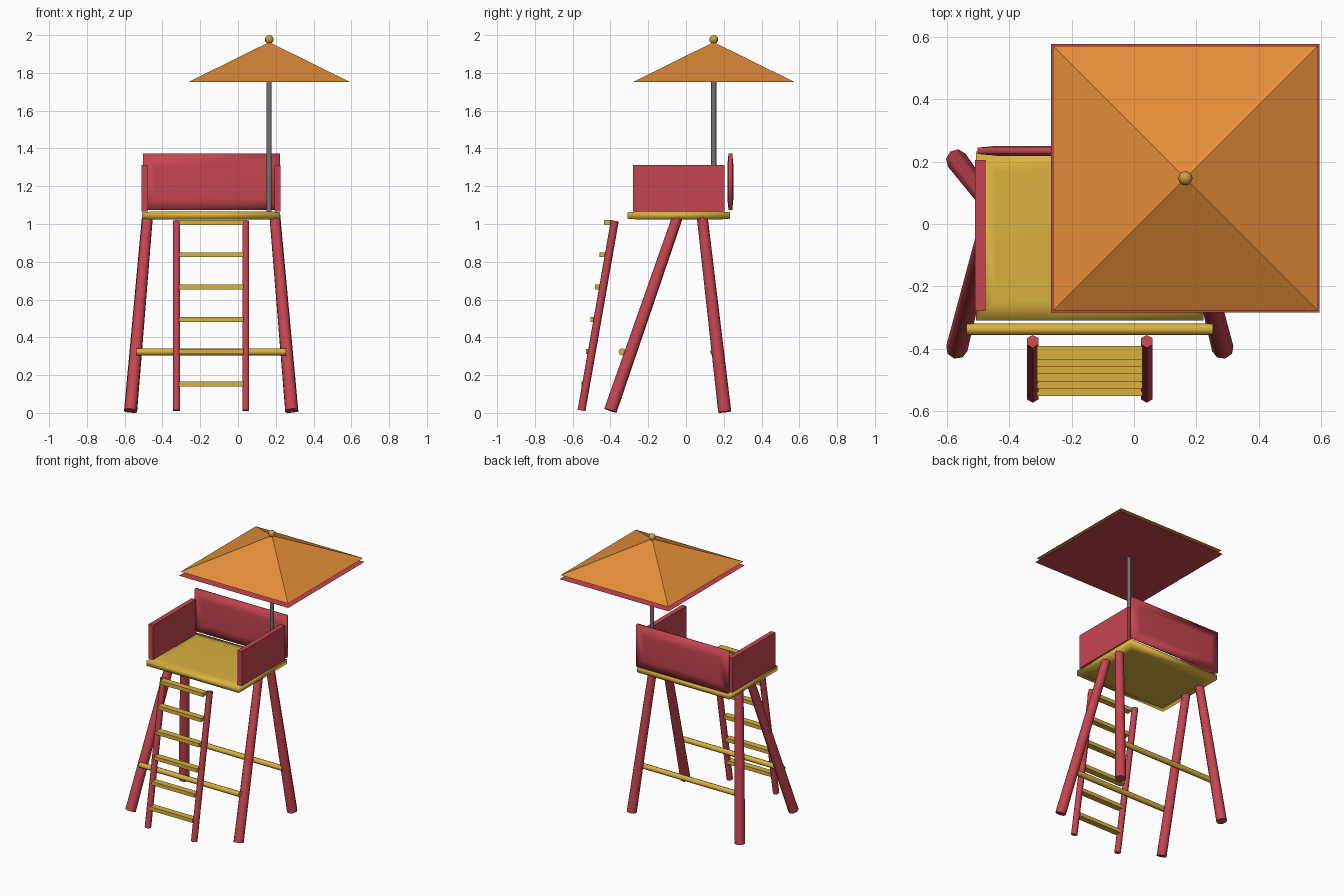
import bpy, bmesh
from mathutils import Vector
from math import radians, sqrt

if "Cube" in bpy.data.objects:
    bpy.data.objects.remove(bpy.data.objects["Cube"])


def material(name, rgb):
    m = bpy.data.materials.new(name)
    m.diffuse_color = (*rgb, 1)
    m.use_nodes = True
    m.node_tree.nodes["Principled BSDF"].inputs["Base Color"].default_value = m.diffuse_color
    return m


RED = material("red paint", (0.56, 0.06, 0.08))
YELLOW = material("yellow paint", (0.70, 0.44, 0.05))
ORANGE = material("orange cloth", (0.78, 0.27, 0.04))
METAL = material("grey metal", (0.16, 0.17, 0.20))
BRASS = material("brass", (0.62, 0.34, 0.05))


def finish(name, bm, mat, angle=None):
    bmesh.ops.recalc_face_normals(bm, faces=bm.faces)
    mesh = bpy.data.meshes.new(name)
    bm.to_mesh(mesh)
    bm.free()
    ob = bpy.data.objects.new(name, mesh)
    bpy.context.collection.objects.link(ob)
    mesh.materials.append(mat)
    if angle:
        bpy.ops.object.select_all(action='DESELECT')
        ob.select_set(True)
        bpy.context.view_layer.objects.active = ob
        bpy.ops.object.shade_smooth_by_angle(angle=radians(angle))
    return ob


def rod(name, a, b, r1, r2, mat, sides=8):
    a, b = Vector(a), Vector(b)
    bm = bmesh.new()
    bmesh.ops.create_cone(bm, cap_ends=True, segments=sides, radius1=r1, radius2=r2, depth=(b - a).length)
    rot = (b - a).to_track_quat('Z', 'Y').to_matrix()
    for v in bm.verts:
        v.co = rot @ v.co + (a + b) / 2
    return finish(name, bm, mat, 62)


def box(name, lo, hi, mat, pillow_axis=None, inset=0.08, bulge=0.006):
    # plain box, or a board whose two broad faces swell slightly
    lo, hi = Vector(lo), Vector(hi)
    bm = bmesh.new()
    bmesh.ops.create_cube(bm, size=1)
    for v in bm.verts:
        v.co = Vector([(lo[i] + hi[i]) / 2 + v.co[i] * (hi[i] - lo[i]) for i in range(3)])
    if pillow_axis is not None:
        bm.normal_update()
        broad = [f for f in bm.faces if abs(f.normal[pillow_axis]) > 0.9]
        bmesh.ops.inset_individual(bm, faces=broad, thickness=inset, depth=bulge)
        return finish(name, bm, mat, 100)
    return finish(name, bm, mat)


CX = -0.142          # centre line of the tower
PX, PY = 0.165, 0.147  # parasol position

for s, side in ((-1, "left"), (1, "right")):
    # splayed legs
    rod(f"front_leg_{side}", (CX + s * 0.427, -0.400, 0.012), (CX + s * 0.337, -0.042, 1.045), 0.035, 0.029, RED)
    rod(f"back_leg_{side}", (CX + s * 0.427, 0.205, 0.005), (CX + s * 0.337, 0.085, 1.045), 0.035, 0.029, RED)
    # ladder rails
    rod(f"ladder_rail_{side}", (CX + s * 0.183, -0.553, 0.013), (CX + s * 0.183, -0.377, 1.017), 0.021, 0.021, RED, 6)
    # arm panels
    x = CX + s * 0.351
    box(f"arm_panel_{side}", (x - 0.017, -0.28, 1.067), (x + 0.017, 0.205, 1.313), RED)

# ladder rungs
for i in range(6):
    t = i / 5
    y, z = -0.530 + 0.117 * t, 0.153 + 0.855 * t
    box(f"ladder_rung_{i + 1}", (CX - 0.17, y - 0.022, z - 0.013), (CX + 0.17, y + 0.022, z + 0.013), YELLOW)

# cross braces
for name, y in (("front_brace", -0.338), ("back_brace", 0.147)):
    rod(name, (CX - 0.395, y, 0.323), (CX + 0.395, y, 0.323), 0.019, 0.019, YELLOW)

# platform and back board
box("platform", (-0.507, -0.31, 1.028), (0.223, 0.233, 1.062), YELLOW, 2, 0.09, 0.005)
box("back_board", (-0.503, 0.225, 1.073), (0.222, 0.245, 1.373), RED, 1, 0.09, 0.006)

# parasol pole
rod("parasol_pole", (PX, PY, 1.06), (PX, PY, 1.95), 0.014, 0.014, METAL, 10)

# parasol canopy
bm = bmesh.new()
bmesh.ops.create_cone(bm, cap_ends=True, segments=4, radius1=0.425 * sqrt(2), radius2=0, depth=0.21)
bmesh.ops.remove_doubles(bm, verts=bm.verts, dist=1e-5)
turn = bm.verts[:]
bm.verts.ensure_lookup_table()
k = sqrt(0.5)
for v in turn:  # turn the square base parallel to the axes
    x, y, z = v.co
    v.co = ((x - y) * k + PX, (x + y) * k + PY, z + 1.858)
finish("parasol_canopy", bm, ORANGE)

# thin lining sheet below the canopy
bm = bmesh.new()
bmesh.ops.create_grid(bm, x_segments=1, y_segments=1, size=0.431)
bmesh.ops.translate(bm, verts=bm.verts, vec=(PX, PY, 1.725))
finish("parasol_lining", bm, RED)

# finial ball
bm = bmesh.new()
bmesh.ops.create_uvsphere(bm, u_segments=12, v_segments=8, radius=0.023)
bmesh.ops.translate(bm, verts=bm.verts, vec=(PX, PY, 1.977))
finish("finial", bm, BRASS, 60)
